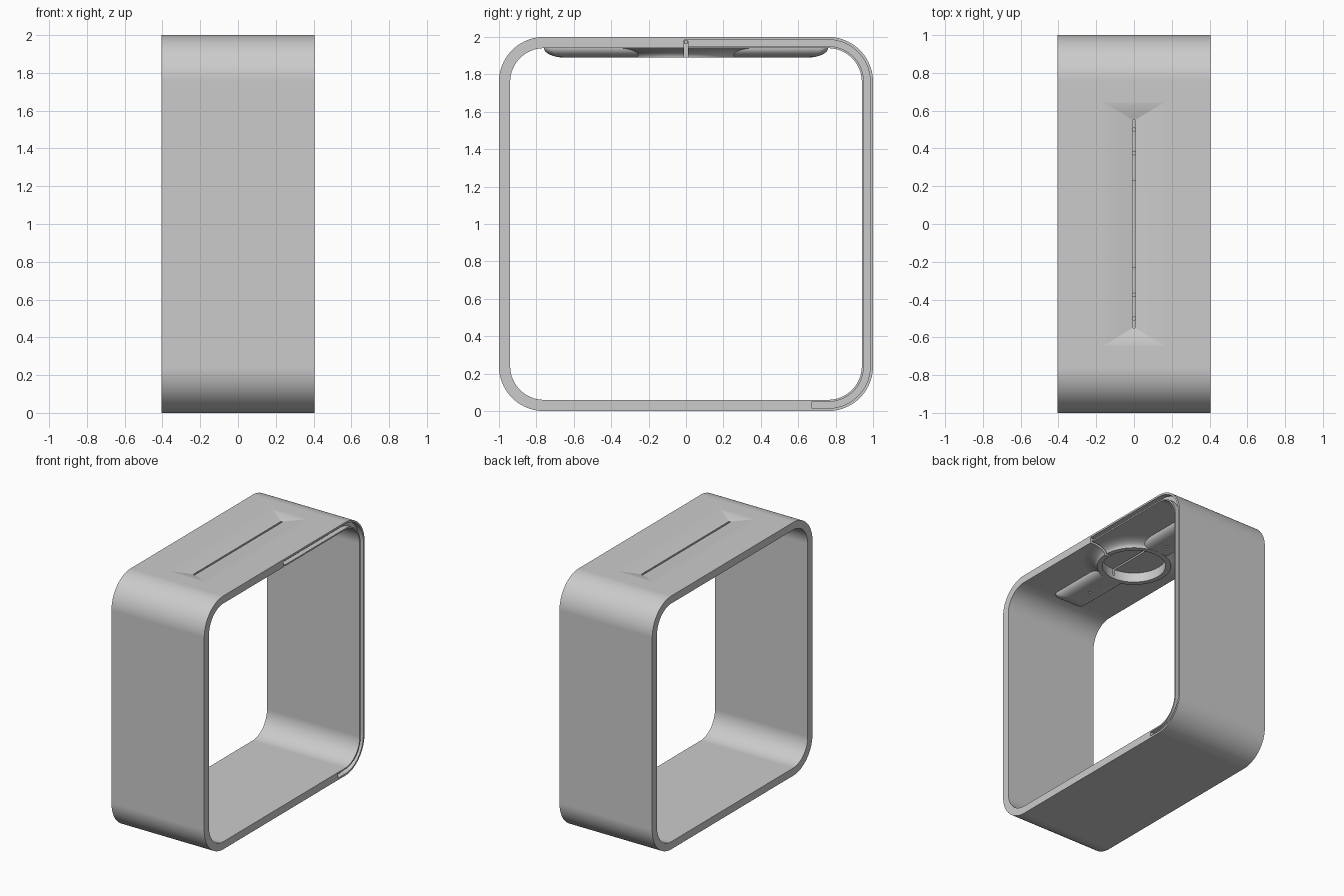
import bpy
import bmesh
from math import sin, cos, pi

cube = bpy.data.objects.get("Cube")
if cube:
    bpy.data.objects.remove(cube, do_unlink=True)

gray = bpy.data.materials.new("matte gray")
gray.use_nodes = True
COLOR = (0.6, 0.6, 0.6, 1)
gray.diffuse_color = COLOR
gray.node_tree.nodes["Principled BSDF"].inputs["Base Color"].default_value = COLOR


def rounded(w, h, r, n=12):
    """Rounded rectangle outline with half sizes w and h."""
    pts = []
    for k, (sx, sy) in enumerate([(1, 1), (-1, 1), (-1, -1), (1, -1)]):
        for i in range(n + 1):
            a = (k + i / n) * pi / 2
            pts.append((sx * (w - r) + r * cos(a), sy * (h - r) + r * sin(a)))
    return pts


def loft(name, rings):
    """Closed solid through rings of equal point count."""
    bm = bmesh.new()
    loops = [[bm.verts.new(p) for p in ring] for ring in rings]
    for a, b in zip(loops, loops[1:]):
        for i in range(len(a)):
            j = (i + 1) % len(a)
            bm.faces.new((a[i], a[j], b[j], b[i]))
    bm.faces.new(loops[0])
    bm.faces.new(loops[-1])
    bmesh.ops.remove_doubles(bm, verts=bm.verts, dist=1e-5)
    bmesh.ops.recalc_face_normals(bm, faces=bm.faces)
    mesh = bpy.data.meshes.new(name)
    bm.to_mesh(mesh)
    bm.free()
    mesh.materials.append(gray)
    obj = bpy.data.objects.new(name, mesh)
    bpy.context.collection.objects.link(obj)
    return obj


def side_prism(name, outline, x0, x1):
    return loft(name, [[(x, y, z) for y, z in outline] for x in (x0, x1)])


def upright(name, levels, x=0, y=0):
    """Loft of (outline, z) levels."""
    return loft(name, [[(x + u, y + v, z) for u, v in o] for o, z in levels])


def combine(target, tool, operation):
    mod = target.modifiers.new(operation.lower(), 'BOOLEAN')
    mod.operation = operation
    mod.solver = 'EXACT'
    mod.object = tool
    tool.hide_render = True
    bpy.context.view_layer.objects.active = target
    bpy.ops.object.modifier_apply(modifier=mod.name)
    bpy.data.objects.remove(tool, do_unlink=True)


def cut(tool):
    combine(band, tool, 'DIFFERENCE')


HALF, WALL, R = 0.405, 0.06, 0.24
STEPS = 10

# Rounded square band
band = side_prism("band", [(y, z + 1) for y, z in rounded(1, 1, R, 20)], -HALF, HALF)
inner = 1 - WALL
cut(side_prism("band_opening",
               [(y, z + 1) for y, z in rounded(inner, inner, R - WALL, 20)], -1, 1))

# Hanging light housing: long arms and a flared central ring
LOW, BASE = 1.89, 1.942
arms, flare = [(rounded(0.13, 0.76, 0.04), 1.96)], [(rounded(0.4, 0.4, 0.4), 1.965)]
for i in range(STEPS + 1):
    a = i / STEPS * pi / 2
    w, l = 0.05 + 0.08 * cos(a), 0.65 + 0.11 * cos(a)
    arms.append((rounded(w, l, 0.04), BASE + (LOW - BASE) * sin(a)))
    r = 0.4 - 0.13 * sin(a)
    flare.append((rounded(r, r, r), BASE + (LOW - 0.001 - BASE) * (1 - cos(a))))
combine(band, upright("arms", arms), 'UNION')
combine(band, upright("flare", flare), 'UNION')

# Shallow dip on the top
dip = [(rounded(0.17, 0.65, 0.002, 1), 2.05)]
for i in range(STEPS + 1):
    u = i / STEPS
    w, l = 0.005 + 0.165 * (1 - u), 0.55 + 0.1 * (1 - u)
    dip.append((rounded(w, l, 0.002, 1), 2.0003 - 0.022 * u ** 1.5))
cut(upright("dip", dip))

# Round recess under the centre, then the long slit
recess = rounded(0.23, 0.23, 0.23)
cut(upright("recess", [(recess, 1.8), (recess, 1.964)]))
slit = rounded(0.007, 0.55, 0.002, 1)
cut(upright("slit", [(slit, 1.915), (slit, 2.03)]))

# Small holes along the slit
hole = rounded(0.009, 0.009, 0.009, 4)
for y in (-0.5, -0.375, 0.375, 0.5):
    cut(upright("pin_hole", [(hole, 1.85), (hole, 2.03)], y=y))

# Wire channel from the recess to the edge
channel = rounded(0.15, 0.01, 0.002, 1)
cut(upright("channel", [(channel, 1.85), (channel, 1.978)], x=0.34))


# Cable groove around the back half of one edge
def groove_line(d):
    pts = [(-0.012, 2 - d)]
    for zc, start in ((2 - R, pi / 2), (R, 0)):
        for i in range(21):
            a = start - i / 20 * pi / 2
            pts.append((1 - R + (R - d) * cos(a), zc + (R - d) * sin(a)))
    return pts + [(0.67, d)]


groove = groove_line(0.015) + groove_line(0.049)[::-1]
cut(side_prism("groove", groove, HALF - 0.04, HALF + 0.05))

# Smooth shading with crisp edges
bpy.ops.object.select_all(action='DESELECT')
band.select_set(True)
bpy.context.view_layer.objects.active = band
bpy.ops.object.shade_smooth_by_angle(angle=pi / 6)
weighted = band.modifiers.new("weighted_normals", 'WEIGHTED_NORMAL')
weighted.keep_sharp = True
